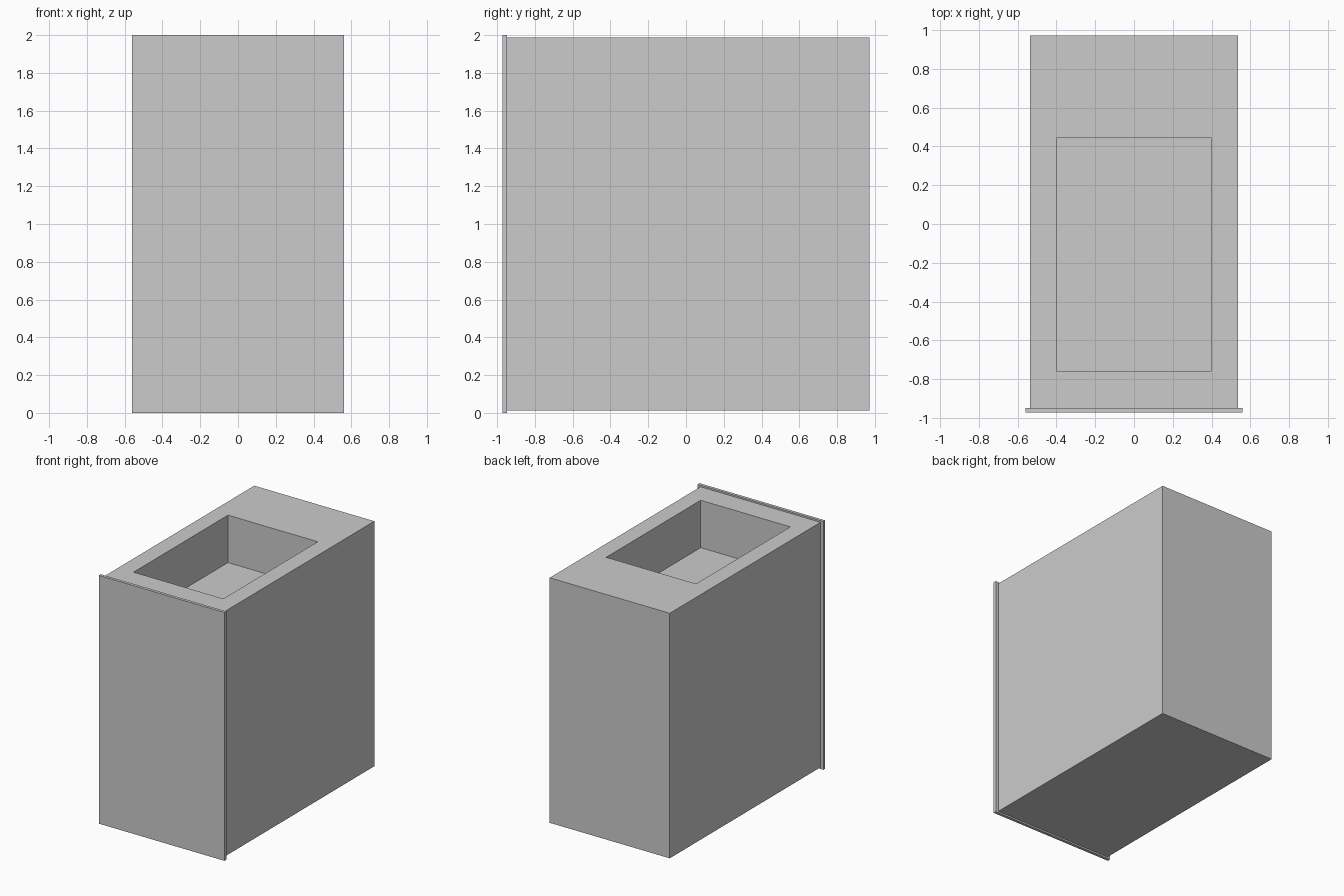
import bpy, bmesh
from mathutils import Vector

if "Cube" in bpy.data.objects:
    bpy.data.objects.remove(bpy.data.objects["Cube"])


def box_bmesh(lo, hi):
    lo, hi = Vector(lo), Vector(hi)
    bm = bmesh.new()
    bmesh.ops.create_cube(bm, size=1)
    for v in bm.verts:
        v.co = (lo + hi) / 2 + v.co * (hi - lo)
    return bm


def finish(bm, name):
    bmesh.ops.recalc_face_normals(bm, faces=bm.faces)
    mesh = bpy.data.meshes.new(name)
    bm.to_mesh(mesh)
    bm.free()
    ob = bpy.data.objects.new(name, mesh)
    bpy.context.collection.objects.link(ob)
    return ob


# Cabinet body with a rectangular basin sunk into the top
body = box_bmesh((-0.535, -0.948, 0.013), (0.535, 0.971, 1.987))
top = max(body.faces, key=lambda f: f.calc_center_median().z)
bmesh.ops.inset_region(body, faces=[top], thickness=0.1)
for v in top.verts:  # fit the inset face to the basin opening
    v.co.x = 0.4 if v.co.x > 0 else -0.4
    v.co.y = 0.444 if v.co.y > 0 else -0.758
floor = bmesh.ops.extrude_discrete_faces(body, faces=[top])["faces"][0]
for v in floor.verts:
    v.co.z = 1.605
finish(body, "cabinet_body")

# Front panel, slightly larger than the body on every side
finish(box_bmesh((-0.56, -0.972, 0), (0.56, -0.948, 2)), "front_panel")
